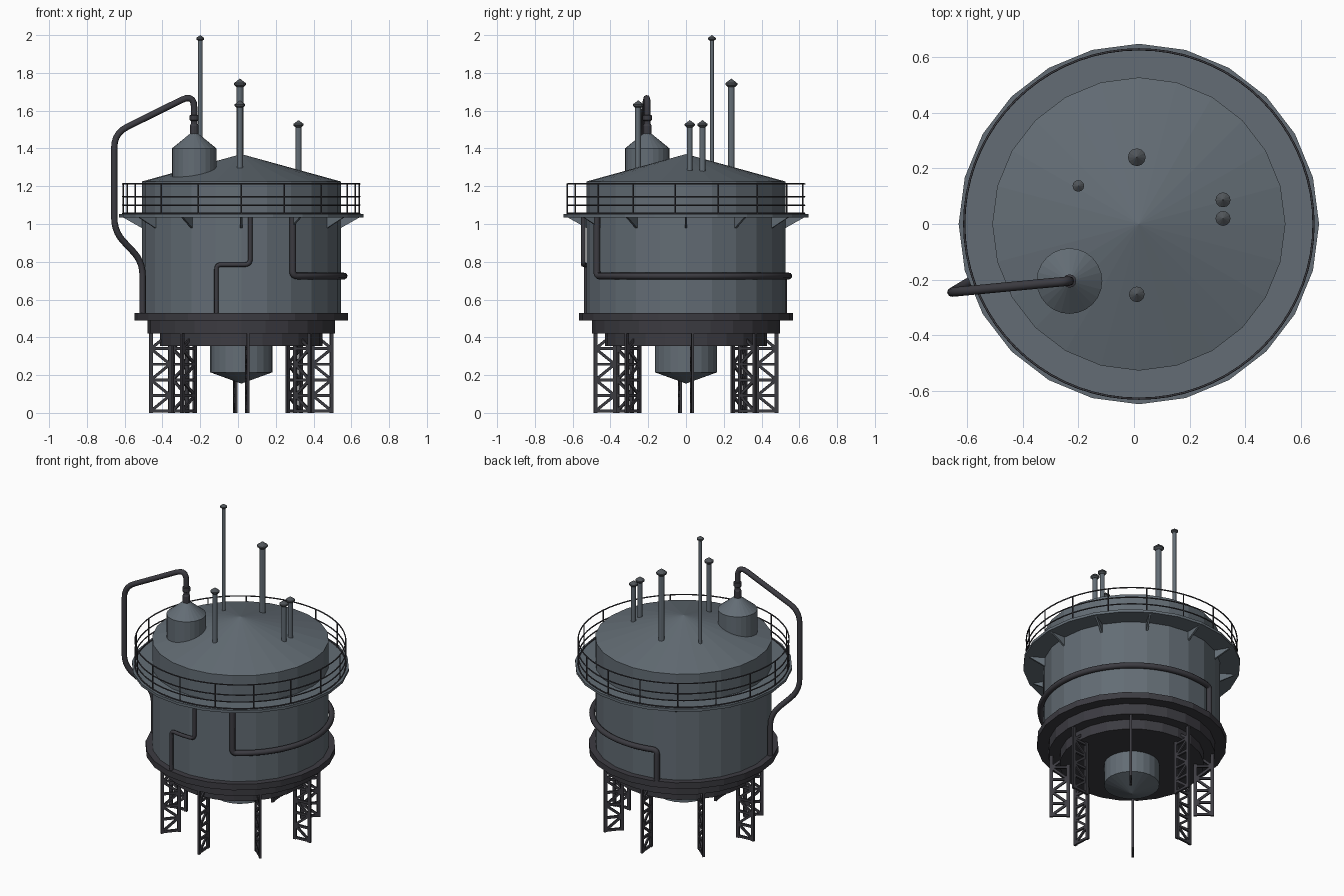
import bpy, bmesh
from math import pi, cos, sin, radians
from mathutils import Vector, Matrix

cube = bpy.data.objects.get("Cube")
if cube:
    bpy.data.objects.remove(cube)

CX = 0.0175  # tank axis
SIDES = 24


def material(name, rgb):
    m = bpy.data.materials.new(name)
    m.use_nodes = True
    m.diffuse_color = (*rgb, 1)
    m.node_tree.nodes["Principled BSDF"].inputs["Base Color"].default_value = (*rgb, 1)
    return m


STEEL = material("blue_grey_steel", (0.125, 0.152, 0.177))
DARK = material("dark_steel", (0.045, 0.044, 0.053))
CAP = material("cap_grey", (0.08, 0.09, 0.10))


def add(name, data, mat, loc=(CX, 0, 0), turn=0.0):
    ob = bpy.data.objects.new(name, data)
    if not data.materials:
        data.materials.append(mat)
    ob.location = loc
    ob.rotation_euler.z = turn
    bpy.context.collection.objects.link(ob)
    return ob


def finish(name, bm):
    bmesh.ops.recalc_face_normals(bm, faces=bm.faces)
    me = bpy.data.meshes.new(name)
    bm.to_mesh(me)
    bm.free()
    return me


def lathe(name, profile, mat, loc=(CX, 0, 0), n=SIDES, closed=False):
    """Spin an (r, z) profile about a vertical axis."""
    bm = bmesh.new()
    rings = []
    for r, z in profile:
        count = n if r > 0 else 1
        rings.append([bm.verts.new((r * cos(2 * pi * i / n), r * sin(2 * pi * i / n), z))
                      for i in range(count)])
    pairs = list(zip(rings, rings[1:]))
    if closed:
        pairs.append((rings[-1], rings[0]))
    for a, b in pairs:
        for i in range(n):
            j = (i + 1) % n
            quad = [a[i % len(a)], a[j % len(a)], b[j % len(b)], b[i % len(b)]]
            bm.faces.new(list(dict.fromkeys(quad)))
    return add(name, finish(name, bm), mat, loc)


def tube(name, pts, radius, mat, bend=0.05, cyclic=False, loc=(0, 0, 0)):
    """Round pipe along a path whose corners are rounded."""
    pts = [Vector(p) for p in pts]
    path = pts
    if bend and not cyclic:
        path = [pts[0]]
        for a, p, c in zip(pts, pts[1:], pts[2:]):
            d = min(bend, (a - p).length * 0.45, (c - p).length * 0.45)
            s, e = p + (a - p).normalized() * d, p + (c - p).normalized() * d
            for k in range(6):
                t = k / 5
                path.append(s * (1 - t) ** 2 + p * 2 * t * (1 - t) + e * t * t)
        path.append(pts[-1])
    cu = bpy.data.curves.new(name, "CURVE")
    cu.dimensions = "3D"
    cu.bevel_depth = radius
    cu.bevel_resolution = 2
    cu.use_fill_caps = True
    sp = cu.splines.new("POLY")
    sp.points.add(len(path) - 1)
    for q, p in zip(sp.points, path):
        q.co = (*p, 1)
    sp.use_cyclic_u = cyclic
    return add(name, cu, mat, loc)


def polar(r, deg, z):
    return Vector((CX + r * cos(radians(deg)), r * sin(radians(deg)), z))


def beam(bm, p, q, width, thick):
    """Flat bar between two points of the xz plane."""
    p, q = Vector(p), Vector(q)
    d = q - p
    x = d.normalized()
    y = Vector((0, 1, 0))
    rot = Matrix((x, y, x.cross(y))).transposed().to_4x4()
    size = Matrix.Diagonal((d.length, thick, width, 1))
    bmesh.ops.create_cube(bm, size=1, matrix=Matrix.Translation((p + q) / 2) @ rot @ size)


# Tank, roof and stepped base
R = 0.527
lathe("tank_body", [(0, 0.52), (R, 0.52), (R, 1.225), (0, 1.37)], STEEL)
lathe("tank_base", [(0, 0.355), (0.43, 0.355), (0.43, 0.42), (0.497, 0.42), (0.497, 0.49),
                    (0.566, 0.49), (0.566, 0.53), (0, 0.53)], DARK)
lathe("bottom_hopper", [(0, 0.155), (0.165, 0.215), (0.165, 0.37), (0, 0.37)], STEEL)

# Walkway with gussets and railing
lathe("walkway", [(0.51, 1.035), (0.648, 1.035), (0.648, 1.052), (0.51, 1.052)], STEEL, closed=True)
bm = bmesh.new()
sides = [[bm.verts.new((r, y, z)) for r, z in ((0.515, 1.037), (0.63, 1.037), (0.515, 0.972))]
         for y in (-0.006, 0.006)]
for s in sides:
    bm.faces.new(s)
for i in range(3):
    j = (i + 1) % 3
    bm.faces.new((sides[0][i], sides[0][j], sides[1][j], sides[1][i]))
gusset = finish("walkway_gusset", bm)
for i in range(12):
    add("walkway_gusset", gusset, STEEL, turn=i * pi / 6)

RAIL = 0.628
for z in (1.056, 1.1, 1.145, 1.212):
    tube("railing_hoop", [polar(RAIL, a * 5, z) for a in range(72)], 0.004, DARK, cyclic=True)
for i in range(17):
    a = -90 + i * 360 / 17
    tube("railing_post", [polar(RAIL, a, 1.045), polar(RAIL, a, 1.212)], 0.004, DARK)

# Lattice legs, one flat truss turned around the axis
bm = bmesh.new()
IN, OUT, STEP = 0.378, 0.48, 0.0825
for r in (IN, OUT):
    beam(bm, (r, 0, 0), (r, 0, 0.425), 0.02, 0.014)
for i in range(5):
    z = 0.01 + i * STEP
    beam(bm, (IN, 0, z), (OUT, 0, z), 0.015, 0.012)
    a, b = (IN, OUT) if i % 2 else (OUT, IN)
    beam(bm, (a, 0, z), (b, 0, z + STEP), 0.015, 0.01)
leg = finish("lattice_leg", bm)
for i in range(8):
    add("lattice_leg", leg, DARK, turn=radians(4.2) + i * pi / 4)

# Roof vents: x, y, foot, top, radius, cap radius
for x, y, foot, top, r, cap in ((-0.2, 0.137, 1.27, 2.0, 0.011, 0.021),
                                (0.01, 0.24, 1.27, 1.77, 0.018, 0.032),
                                (0.01, -0.253, 1.27, 1.655, 0.016, 0.028),
                                (0.32, 0.087, 1.26, 1.55, 0.015, 0.027),
                                (0.32, 0.02, 1.26, 1.55, 0.015, 0.027)):
    rim = top - cap * 0.9
    lathe("vent_pipe", [(0, foot), (r, foot), (r, rim), (0, rim)], STEEL, (x, y, 0), 12)
    lathe("vent_cap", [(0, rim - cap * 0.5), (r * 1.1, rim - cap * 0.5), (cap, rim - 0.004),
                       (cap, rim + 0.004), (0, top)], CAP, (x, y, 0), 12)

# Roof dome with its outlet collar and downpipe
DX, DY = -0.232, -0.205
lathe("dome", [(0, 1.24), (0.118, 1.24), (0.118, 1.4), (0.02, 1.48), (0, 1.48)], STEEL, (DX, DY, 0))
lathe("dome_collar", [(0, 1.47), (0.023, 1.47), (0.023, 1.52), (0.018, 1.53), (0.018, 1.545),
                      (0.024, 1.55), (0.024, 1.575), (0, 1.585)], DARK, (DX, DY, 0), 12)
tube("downpipe", [(DX, DY, 1.5), (DX, DY, 1.69), (-0.655, -0.245, 1.48),
                  (-0.655, -0.245, 0.96), (-0.505, -0.155, 0.8), (-0.505, -0.155, 0.52)],
     0.017, DARK, 0.075)

# Pipes hugging the wall
PR = 0.545
tube("front_pipe", [polar(PR, -85, 1.04)] + [polar(PR, a, 0.785) for a in (-85, -92, -98, -104)]
     + [polar(PR, -104, 0.52)], 0.012, DARK, 0.03)
tube("wrap_pipe", [polar(PR, -60, 1.04)] + [polar(PR, a, 0.725) for a in range(-60, 109, 6)]
     + [polar(PR, 108, 0.52)], 0.018, DARK, 0.04)

# Round pipes read smooth, plates and shells stay faceted
for ob in bpy.context.collection.objects:
    if ob.type == "CURVE":
        for sp in ob.data.splines:
            sp.use_smooth = True
